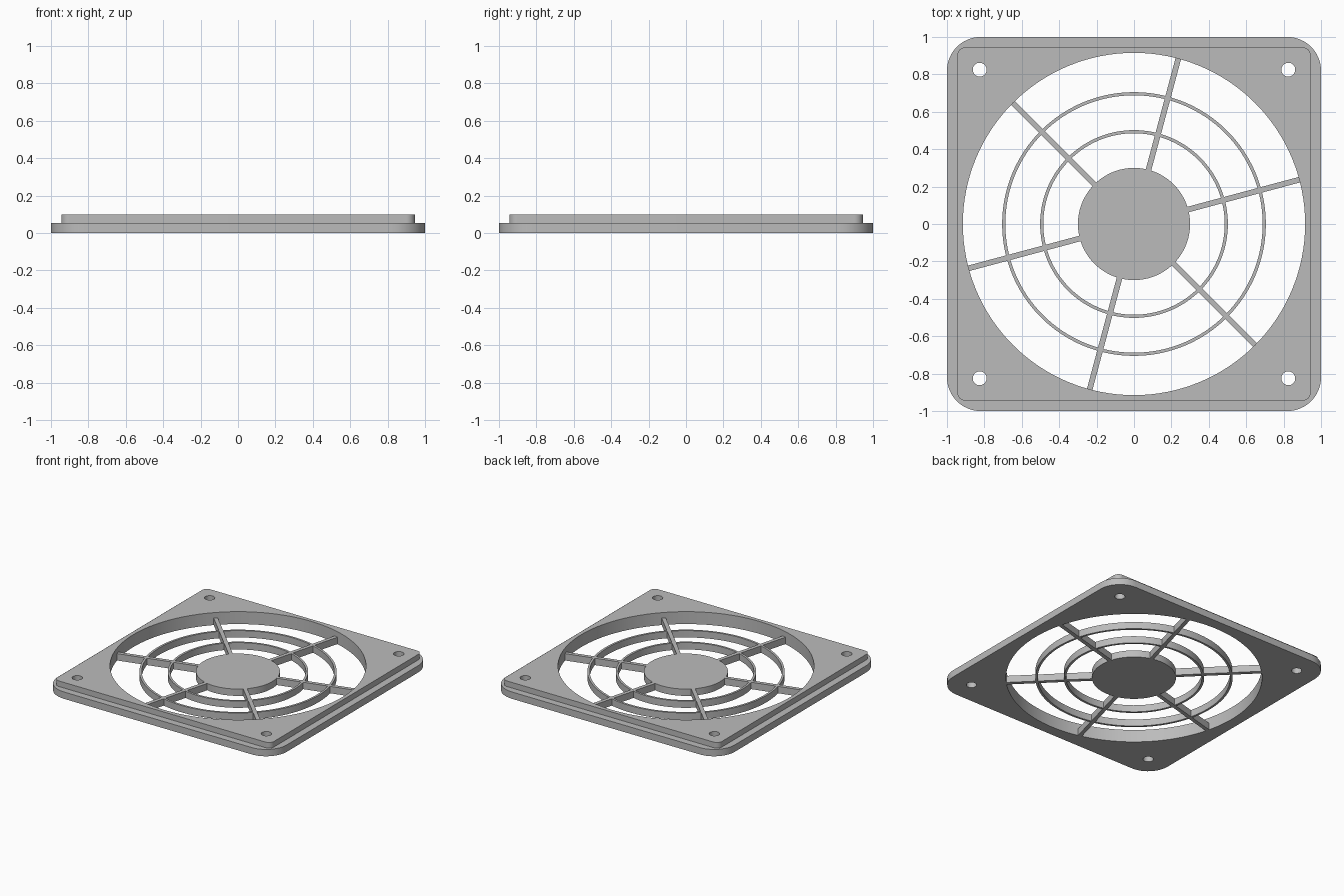
import bpy, bmesh
from math import sin, cos, pi, radians

cube = bpy.data.objects.get("Cube")
if cube:
    bpy.data.objects.remove(cube, do_unlink=True)

grey = bpy.data.materials.new("plain grey")
grey.use_nodes = True
colour = (0.5, 0.5, 0.5, 1)
grey.diffuse_color = colour
grey.node_tree.nodes["Principled BSDF"].inputs["Base Color"].default_value = colour

BASE, TOP = 0.054, 0.098
OPENING, HUB = 0.915, 0.30


def circle(r, x=0, y=0, n=128):
    return [(x + r * cos(2 * pi * i / n), y + r * sin(2 * pi * i / n)) for i in range(n)]


def rounded_square(half, r, steps=12):
    pts = []
    for k, (sx, sy) in enumerate([(1, 1), (-1, 1), (-1, -1), (1, -1)]):
        for i in range(steps + 1):
            a = (k + i / steps) * pi / 2
            pts.append((sx * (half - r) + r * cos(a), sy * (half - r) + r * sin(a)))
    return pts


def slab(name, outlines, z0, z1):
    """Extrude filled outlines; an outline inside another becomes a hole."""
    curve = bpy.data.curves.new(name, "CURVE")
    curve.dimensions = "2D"
    curve.fill_mode = "BOTH"
    curve.extrude = (z1 - z0) / 2
    for pts in outlines:
        spline = curve.splines.new("POLY")
        spline.points.add(len(pts) - 1)
        for p, (x, y) in zip(spline.points, pts):
            p.co = (x, y, 0, 1)
        spline.use_cyclic_u = True
    helper = bpy.data.objects.new(name + " outline", curve)
    bpy.context.collection.objects.link(helper)
    graph = bpy.context.evaluated_depsgraph_get()
    mesh = bpy.data.meshes.new_from_object(helper.evaluated_get(graph))
    bpy.data.objects.remove(helper, do_unlink=True)

    # Weld the caps to the walls and raise the slab into place
    bm = bmesh.new()
    bm.from_mesh(mesh)
    bmesh.ops.remove_doubles(bm, verts=bm.verts, dist=0.0001)
    bmesh.ops.recalc_face_normals(bm, faces=bm.faces)
    bmesh.ops.translate(bm, verts=bm.verts, vec=(0, 0, (z0 + z1) / 2))
    bm.to_mesh(mesh)
    bm.free()
    mesh.materials.clear()
    mesh.materials.append(grey)
    obj = bpy.data.objects.new(name, mesh)
    bpy.context.collection.objects.link(obj)
    bpy.ops.object.select_all(action="DESELECT")
    obj.select_set(True)
    bpy.context.view_layer.objects.active = obj
    bpy.ops.object.shade_smooth_by_angle(angle=radians(30))
    return obj


# Square frame in two steps, with a round opening and four screw holes
holes = [circle(OPENING)] + [circle(0.037, x, y, 32)
                             for x in (-0.825, 0.825) for y in (-0.825, 0.825)]
slab("frame_base", [rounded_square(1, 0.18)] + holes, 0, BASE)
slab("frame_step", [rounded_square(0.945, 0.045)] + holes, BASE, TOP)

# Central disc and the two guard rings
slab("hub", [circle(HUB)], 0, BASE)
slab("inner_ring", [circle(0.502), circle(0.485)], 0, BASE)
slab("outer_ring", [circle(0.705), circle(0.688)], 0, BASE)

# Six spokes from hub to frame
for i in range(6):
    a = radians(15 + 60 * i)
    corners = [(HUB - 0.01, -0.015), (OPENING, -0.015), (OPENING, 0.015), (HUB - 0.01, 0.015)]
    slab(f"spoke_{i + 1}", [[(x * cos(a) - y * sin(a), x * sin(a) + y * cos(a))
                             for x, y in corners]], 0, BASE)
